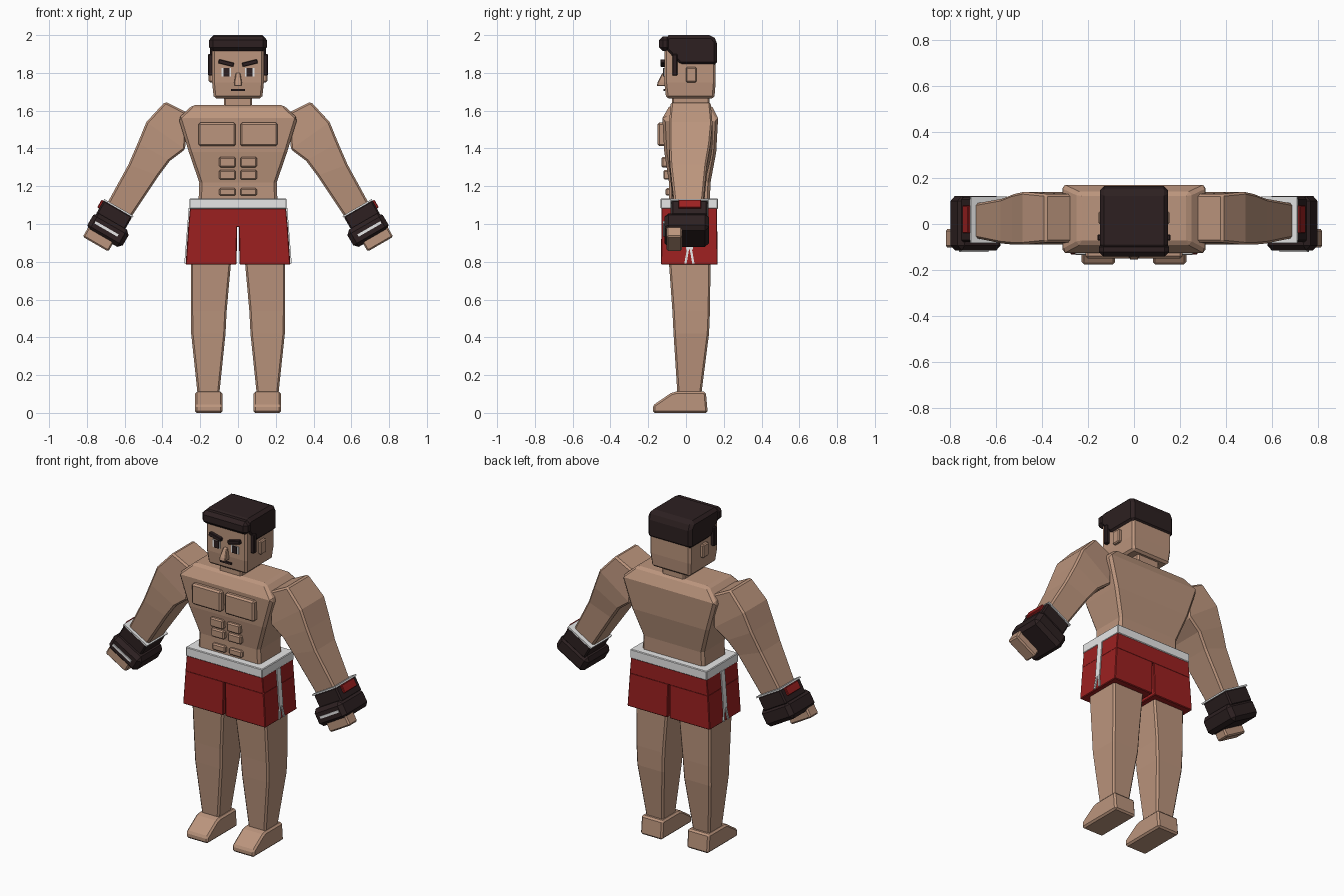
import bpy, bmesh, math
from mathutils import Vector, Matrix


def material(name, rgb):
    m = bpy.data.materials.new(name)
    m.diffuse_color = (*rgb, 1)
    return m


SKIN = material("skin", (0.50, 0.30, 0.205))
DARK = material("dark_brown", (0.026, 0.0145, 0.015))
RED = material("red_cloth", (0.33, 0.0145, 0.0145))
WHITE = material("white", (0.80, 0.80, 0.80))


def loft(name, rings, mat, bevel=0.01, side=1):
    """Closed solid through matching rings of points; side=-1 flips it in x."""
    bm = bmesh.new()
    loops = [[bm.verts.new((p[0] * side, p[1], p[2])) for p in r] for r in rings]
    n = len(loops[0])
    for a, b in zip(loops, loops[1:]):
        for i in range(n):
            bm.faces.new((a[i], a[(i + 1) % n], b[(i + 1) % n], b[i]))
    bm.faces.new(loops[0])
    bm.faces.new(loops[-1])
    bmesh.ops.recalc_face_normals(bm, faces=bm.faces)
    me = bpy.data.meshes.new(name)
    bm.to_mesh(me)
    bm.free()
    me.materials.append(mat)
    ob = bpy.data.objects.new(name, me)
    bpy.context.collection.objects.link(ob)
    if bevel:
        mod = ob.modifiers.new("soft_edge", "BEVEL")
        mod.width = bevel
        mod.segments = 1
        mod.limit_method = "ANGLE"
        mod.angle_limit = math.radians(35)
    return ob


def rect(x0, x1, y0, y1, z):
    return [(x0, y0, z), (x1, y0, z), (x1, y1, z), (x0, y1, z)]


def box(name, x0, x1, y0, y1, z0, z1, mat, bevel=0.008, side=1, matrix=None):
    rings = [rect(x0, x1, y0, y1, z0), rect(x0, x1, y0, y1, z1)]
    if matrix:
        rings = [[matrix @ Vector(p) for p in r] for r in rings]
    return loft(name, rings, mat, bevel, side)


def extrude_x(name, profile, x0, x1, mat, bevel=0.01, side=1):
    return loft(name, [[(x, y, z) for y, z in profile] for x in (x0, x1)],
                mat, bevel, side)


# Torso, neck and head
loft("torso", [rect(-x, x, y0, y1, z) for z, x, y0, y1 in (
    (1.09, 0.21, -0.09, 0.125), (1.22, 0.205, -0.09, 0.13),
    (1.38, 0.26, -0.115, 0.16), (1.56, 0.315, -0.125, 0.17),
    (1.63, 0.24, -0.085, 0.135))], SKIN, 0.014)
box("neck", -0.075, 0.075, -0.075, 0.125, 1.60, 1.69, SKIN)
loft("head", [rect(-x, x, y0, y1, z) for z, x, y0, y1 in (
    (1.665, 0.128, -0.105, 0.15), (1.75, 0.137, -0.115, 0.157),
    (1.95, 0.137, -0.115, 0.157))], SKIN, 0.012)

# Hair cap with a higher front fringe
extrude_x("hair", [(-0.11, 1.99), (-0.11, 1.92), (-0.035, 1.84), (0.165, 1.84),
                   (0.165, 1.97), (0.14, 2.0), (-0.09, 2.0)],
          -0.148, 0.148, DARK, 0.018)
box("hair_fringe", -0.153, 0.153, -0.142, -0.08, 1.915, 1.993, DARK, 0.02)

# Nose and mouth
loft("nose", [rect(-0.02, 0.02, -0.155, -0.10, 1.73),
              rect(-0.02, 0.02, -0.15, -0.10, 1.75),
              rect(-0.012, 0.012, -0.125, -0.10, 1.80)], SKIN, 0.004)
box("mouth", -0.037, 0.037, -0.12, -0.112, 1.704, 1.716, DARK, 0)

for s, tag in ((-1, "right"), (1, "left")):
    # Face details
    box("ear_" + tag, 0.13, 0.155, 0.0, 0.055, 1.75, 1.83, SKIN, 0.006, s)
    box("sideburn_" + tag, 0.13, 0.158, -0.072, -0.045, 1.785, 1.90, DARK, 0.004, s)
    box("eye_white_" + tag, 0.038, 0.088, -0.119, -0.111, 1.782, 1.826, WHITE, 0, s)
    box("eye_pupil_" + tag, 0.045, 0.077, -0.122, -0.114, 1.782, 1.826, DARK, 0, s)
    tilt = Matrix.Translation((0.063, 0, 1.852)) @ Matrix.Rotation(math.radians(-14), 4, "Y")
    box("eyebrow_" + tag, -0.041, 0.041, -0.135, -0.11, -0.011, 0.011, DARK, 0.003, s, tilt)

    # Chest and stomach muscles
    box("pectoral_" + tag, 0.012, 0.21, -0.15, -0.10, 1.412, 1.538, SKIN, 0.01, s)
    for i, (z0, z1, y) in enumerate(((1.30, 1.355, -0.13), (1.235, 1.286, -0.12),
                                     (1.15, 1.19, -0.108))):
        box(f"abdominal_{tag}_{i}", 0.012, 0.10, y, -0.08, z0, z1, SKIN, 0.007, s)

    # Arm: each section runs from an outer to an inner edge in the front plane
    arm = [(0.385, 1.648, 0.27, 1.59, -0.08, 0.13),
           (0.485, 1.54, 0.28, 1.395, -0.09, 0.14),
           (0.53, 1.43, 0.36, 1.335, -0.09, 0.13),
           (0.58, 1.315, 0.42, 1.255, -0.085, 0.11),
           (0.692, 1.11, 0.565, 1.038, -0.062, 0.09)]
    loft("arm_" + tag, [[(xo, y0, zo), (xi, y0, zi), (xi, y1, zi), (xo, y1, zo)]
                        for xo, zo, xi, zi, y0, y1 in arm], SKIN, 0.01, s)

    # Glove, in a frame whose +x is outward and -z runs down the forearm
    g = Matrix.Translation((0.633, 0, 1.083)) @ Matrix.Rotation(math.radians(-30), 4, "Y")
    box("glove_cuff_" + tag, -0.086, 0.088, -0.078, 0.115, -0.09, 0, DARK, 0.008, s, g)
    box("glove_rim_" + tag, -0.09, 0.09, -0.082, 0.119, -0.004, 0.005, WHITE, 0, s, g)
    box("cuff_patch_" + tag, 0.08, 0.1, -0.04, 0.08, -0.052, -0.005, RED, 0.003, s, g)
    box("glove_hand_" + tag, -0.118, 0.098, -0.115, 0.122, -0.18, -0.075, DARK, 0.022, s, g)
    box("glove_stripe_" + tag, -0.07, 0.07, -0.121, -0.113, -0.133, -0.119, WHITE, 0, s, g)
    box("fingers_" + tag, -0.068, 0.088, -0.102, -0.022, -0.225, -0.15, SKIN, 0.008, s, g)

    # Shorts leg with a side stripe that forks at the hem
    loft("shorts_leg_" + tag, [rect(x0, x1, y0, y1, z) for x0, x1, y0, y1, z in (
        (0.008, 0.277, -0.133, 0.168, 0.785),
        (0.004, 0.263, -0.13, 0.165, 0.99))], RED, 0.004, s)

    def stripe(name, ya, yb, za, zb, w):
        def x(z):
            return 0.254 + (1.085 - z) * 0.079
        loft(name + tag, [[(x(z) - 0.01, y - w, z), (x(z) + 0.007, y - w, z),
                           (x(z) + 0.007, y + w, z), (x(z) - 0.01, y + w, z)]
                          for y, z in ((ya, za), (yb, zb))], WHITE, 0, s)
    stripe("side_stripe_", 0.018, 0.018, 0.865, 1.085, 0.018)
    stripe("stripe_fork_front_", -0.003, 0.011, 0.79, 0.87, 0.006)
    stripe("stripe_fork_back_", 0.039, 0.025, 0.79, 0.87, 0.006)

    # Leg and foot
    loft("leg_" + tag, [rect(*r) for r in (
        (0.10, 0.213, -0.045, 0.08, 0.09), (0.066, 0.248, -0.066, 0.122, 0.42),
        (0.060, 0.250, -0.072, 0.127, 0.54), (0.035, 0.250, -0.092, 0.13, 0.82))],
        SKIN, 0.01, s)
    extrude_x("foot_" + tag, [(0.115, 0), (-0.175, 0), (-0.175, 0.04), (-0.08, 0.105),
                              (-0.055, 0.112), (0.105, 0.112)],
              0.082, 0.228, SKIN, 0.01, s)

# Shorts hips and waistband
loft("shorts_hips", [rect(-x, x, -0.13, 0.165, z) for z, x in (
    (0.985, 0.263), (1.085, 0.254))], RED, 0.003)
box("waistband", -0.257, 0.257, -0.134, 0.169, 1.08, 1.135, WHITE, 0.004)
